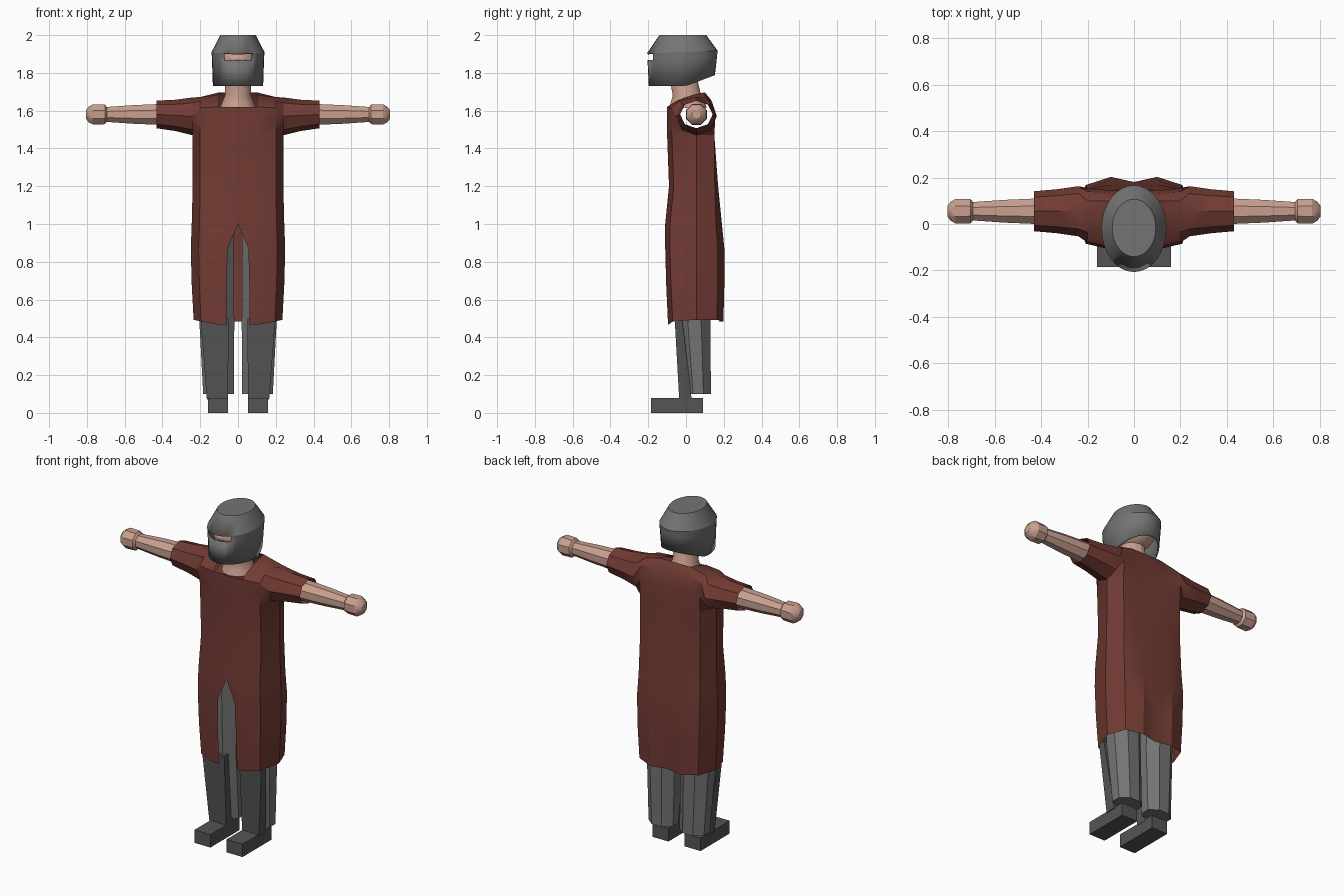
import bpy, bmesh, math
from math import sin, cos, pi

if "Cube" in bpy.data.objects:
    bpy.data.objects.remove(bpy.data.objects["Cube"])


def material(name, rgb):
    m = bpy.data.materials.new(name)
    m.diffuse_color = (*rgb, 1)
    m.use_nodes = True
    m.node_tree.nodes["Principled BSDF"].inputs["Base Color"].default_value = m.diffuse_color
    return m


RED = material("dark_red_cloth", (0.17, 0.044, 0.034))
SKIN = material("skin", (0.58, 0.35, 0.275))
GREY = material("grey_metal_and_cloth", (0.175, 0.175, 0.175))
DARK = material("dark_grey_leather", (0.09, 0.09, 0.09))


def finish(bm, name, mat, mirror=False, angle=30):
    bmesh.ops.remove_doubles(bm, verts=bm.verts, dist=0.0005)
    bmesh.ops.recalc_face_normals(bm, faces=bm.faces)
    me = bpy.data.meshes.new(name)
    bm.to_mesh(me)
    bm.free()
    me.materials.append(mat)
    me.shade_smooth()
    me.set_sharp_from_angle(angle=math.radians(angle))
    ob = bpy.data.objects.new(name, me)
    bpy.context.collection.objects.link(ob)
    if mirror:
        ob.modifiers.new("mirror", 'MIRROR').use_clip = True
    return ob


def loft(bm, rings, closed=True, caps=(False, False), skip=None):
    """Bridge rings of points; skip(i, j) leaves a face open."""
    vs = [[bm.verts.new(p) for p in r] for r in rings]
    n = len(rings[0])
    for i in range(len(vs) - 1):
        for j in range(n if closed else n - 1):
            if skip and skip(i, j):
                continue
            k = (j + 1) % n
            bm.faces.new((vs[i][j], vs[i][k], vs[i + 1][k], vs[i + 1][j]))
    for cap, ring in zip(caps, (vs[0], vs[-1])):
        if cap:
            bm.faces.new(ring)


def ellipse(cx, cy, z, rx, ry, n, off=0.0):
    return [(cx + rx * sin(2 * pi * (j + off) / n),
             cy - ry * cos(2 * pi * (j + off) / n), z) for j in range(n)]


# --- robe: skirt and chest as horizontal rings, with a front slit ---
bm = bmesh.new()
rings = []
for z, yf, yb, xs, slit, k in (
        (1.47, -.10, .15, .24, 0, 0), (1.2, -.09, .17, .24, 0, .5),
        (1.0, -.11, .19, .245, 0, .9), (.87, -.11, .203, .25, .055, 1),
        (.68, -.105, .203, .245, .06, 1), (.475, -.095, .198, .235, .06, 1)):
    hem = .018 if z < .5 else 0
    xc = xs * .2 / .24
    rings.append([(slit, yf, z - hem / 3), (.1, yf, z - hem / 2),
                  (xc, yf + .025, z + hem / 2), (xs, .055, z + hem),
                  (xc, yb - .035 * k, z + hem),
                  (.1, yb, z + hem / 2), (0, yb - .022 * k, z + hem / 2)])
loft(bm, rings, closed=False)

# --- robe: shoulders and sleeves as sections along x, with a neck opening ---
chest = [(-.10, 1.47), (-.10, 1.55), (-.10, 1.62), (-.045, 1.655), (.04, 1.685),
         (.1, 1.697), (.13, 1.66), (.145, 1.57), (.15, 1.47)]
shoulder = [(-.075, 1.47), (-.08, 1.55), (-.075, 1.615), (-.035, 1.652), (.04, 1.672),
            (.1, 1.672), (.14, 1.64), (.155, 1.56), (.15, 1.47)]
sections = [[(x, y, z) for y, z in sec]
            for x, sec in ((0, chest), (.1, chest), (.2, shoulder))]
for x, ry, rz, cz in ((.24, .108, .1, 1.57), (.33, .095, .083, 1.575), (.432, .086, .073, 1.58)):
    sections.append([(x, .055 - ry * sin(j * pi / 4), cz - rz * cos(j * pi / 4))
                     for j in range(9)])
loft(bm, sections, closed=False, skip=lambda i, j: i == 0 and 2 <= j <= 4)
finish(bm, "robe", RED, mirror=True)

# --- arms and hands ---
def tube_x(name, profile):
    bm = bmesh.new()
    loft(bm, [[(x, .055 + r * sin((j + .5) * pi / 4), 1.58 + r * cos((j + .5) * pi / 4))
               for j in range(8)] for x, r in profile], caps=(True, True))
    finish(bm, name, SKIN, mirror=True)


tube_x("arms", [(.26, .06), (.43, .059), (.56, .053), (.705, .042)])
tube_x("hands", [(.692, .04), (.705, .056), (.768, .058), (.79, .045), (.805, .024)])

# --- neck with a flared base, leaning forward, and the head ---
bm = bmesh.new()
loft(bm, [ellipse(0, cy, z, rx, ry, 12) for cy, z, rx, ry in (
    (.01, 1.615, .095, .1), (.01, 1.645, .085, .09),
    (.005, 1.68, .07, .075), (-.02, 1.8, .066, .072))], caps=(True, True))
finish(bm, "neck", SKIN)

bm = bmesh.new()
bmesh.ops.create_uvsphere(bm, u_segments=16, v_segments=8, radius=1)
for v in bm.verts:
    v.co = (v.co.x * .115, v.co.y * .155 - .02, v.co.z * .105 + 1.87)
finish(bm, "head", SKIN)

# --- helmet: open below, flat top, eye slit left open at the front ---
N = 32
rings = []
for z, cy, rx, ry, tilt in ((1.73, -.022, .133, .175, 0), (1.868, -.02, .138, .184, .015),
                            (1.903, -.02, .14, .187, .015), (2.0, -.017, .094, .124, 0)):
    ring = ellipse(0, cy, z, rx, ry, N)
    if z < 1.75:      # rim rises toward the back
        ring = [(x, y, z + max(0, y) * .38) for x, y, z in ring]
    else:
        ring = [(x, y, z + tilt * (y + .2) / .37) for x, y, z in ring]
    rings.append(ring)
bm = bmesh.new()
loft(bm, rings, caps=(False, True), skip=lambda i, j: i == 1 and (j < 3 or j >= N - 3))
helmet = finish(bm, "helmet", GREY)
shell = helmet.modifiers.new("thickness", 'SOLIDIFY')
shell.thickness = .008
shell.offset = -1

# --- trousers ---
bm = bmesh.new()
loft(bm, [ellipse(cx, cy, z, rx, ry, 8, .5) for z, cx, cy, rx, ry in (
    (.1, .103, .065, .088, .072), (.48, .112, .045, .1, .092),
    (.85, .115, .045, .1, .098), (.95, .112, .045, .1, .098))], caps=(True, True))
finish(bm, "trousers", GREY, mirror=True)


# --- greaves and boots as tapered blocks ---
def block(name, low, high):
    bm = bmesh.new()
    loft(bm, [[(x0, y0, z), (x1, y0, z), (x1, y1, z), (x0, y1, z)]
              for x0, x1, y0, y1, z in (low, high)], caps=(True, True))
    finish(bm, name, DARK, mirror=True)


block("greaves", (.053, .165, -.036, .03, .07), (.05, .198, -.06, -.02, .5))
block("boots", (.054, .16, -.185, .09, 0), (.054, .16, -.185, .09, .078))
